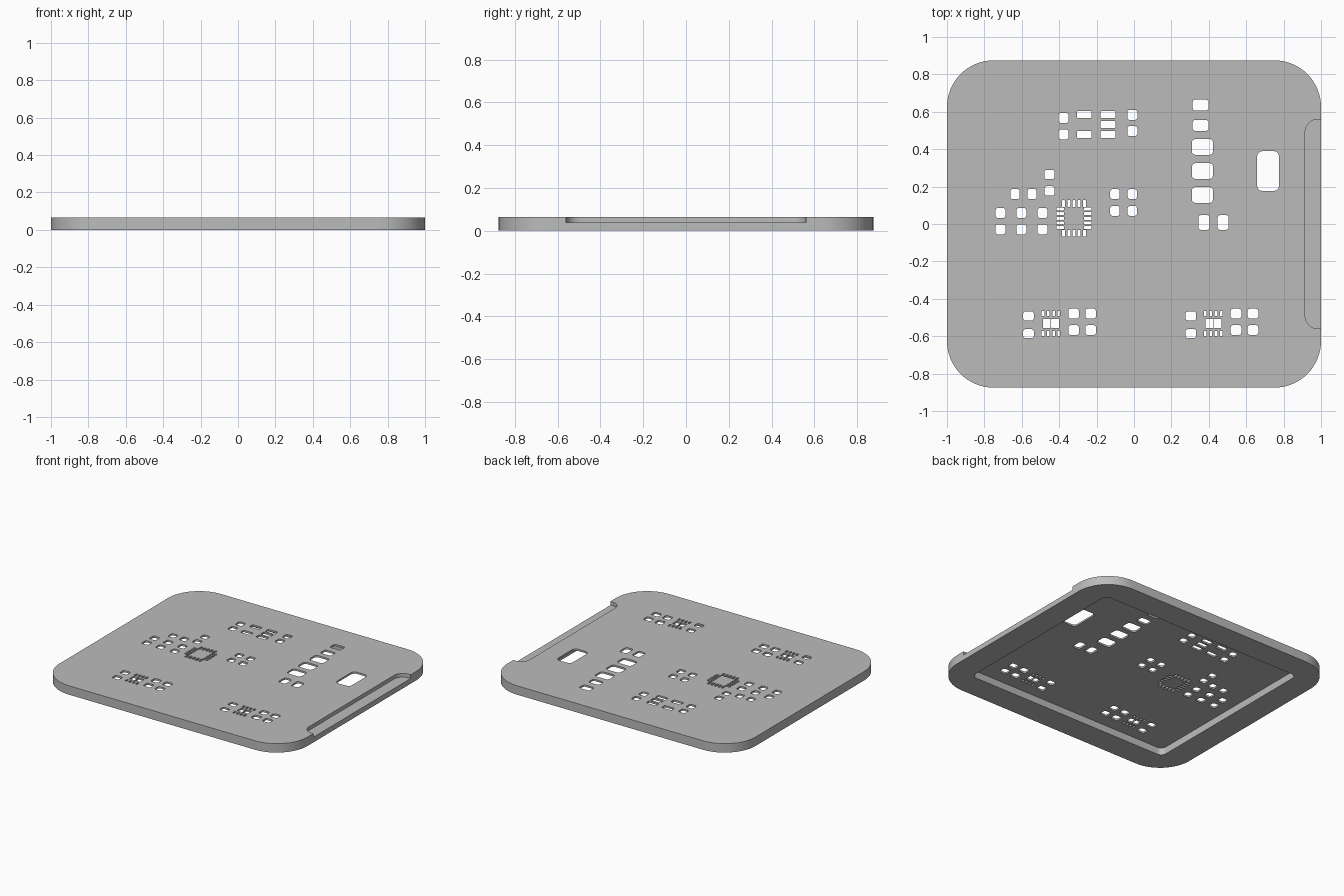
import bpy, bmesh, math
from mathutils import Vector
from mathutils.geometry import tessellate_polygon

if "Cube" in bpy.data.objects:
    bpy.data.objects.remove(bpy.data.objects["Cube"])

HEIGHT, POCKET, NOTCH = 0.065, 0.052, 0.038   # top, pocket ceiling, notch floor
NX, NY, NR = 0.915, 0.56, 0.07                # notch edge, half length, corner radius

grey = bpy.data.materials.new("plain grey")
grey.diffuse_color = (0.5, 0.5, 0.5, 1)
grey.use_nodes = True
grey.node_tree.nodes["Principled BSDF"].inputs["Base Color"].default_value = grey.diffuse_color
bm = bmesh.new()


def arc(cx, cy, r, start, end, seg):
    """Points along an arc, angles in degrees."""
    angles = [math.radians(start + (end - start) * k / seg) for k in range(seg + 1)]
    return [(cx + r * math.cos(a), cy + r * math.sin(a)) for a in angles]


def rounded(cx, cy, w, h, r, seg):
    """Counter-clockwise rounded rectangle."""
    pts = []
    for i, (sx, sy) in enumerate([(1, 1), (-1, 1), (-1, -1), (1, -1)]):
        pts += arc(cx + sx * (w / 2 - r), cy + sy * (h / 2 - r), r,
                   90 * i, 90 * i + 90, seg)
    return pts


def sheet(loops, z, up):
    """Flat face inside the first loop, with the other loops as openings."""
    flat = [p for loop in loops for p in loop]
    verts = [bm.verts.new((x, y, z)) for x, y in flat]
    for a, b, c in tessellate_polygon([[Vector((x, y, 0)) for x, y in l] for l in loops]):
        area = ((flat[b][0] - flat[a][0]) * (flat[c][1] - flat[a][1])
                - (flat[c][0] - flat[a][0]) * (flat[b][1] - flat[a][1]))
        if abs(area) < 1e-12:
            continue
        order = (a, b, c) if (area > 0) == up else (a, c, b)
        bm.faces.new([verts[i] for i in order])


def wall(path, z0, z1, closed=True, inward=False):
    """Vertical wall along a path; it faces right of the path unless inward."""
    low = [bm.verts.new((x, y, z0)) for x, y in path]
    top = [bm.verts.new((x, y, z1)) for x, y in path]
    n = len(path)
    for i in range(n if closed else n - 1):
        j = (i + 1) % n
        quad = [low[i], low[j], top[j], top[i]]
        bm.faces.new(quad[::-1] if inward else quad)


holes = []


def pads(w, h, xs, ys, r=0.012):
    """Grid of equal rounded openings."""
    holes.extend(rounded(x, y, w, h, r, 3) for x in xs for y in ys)


# Upper row of openings
pads(0.053, 0.053, [-0.377], [0.567, 0.479])
pads(0.078, 0.037, [-0.265], [0.585, 0.479], 0.004)
pads(0.078, 0.037, [-0.139], [0.585, 0.532, 0.479], 0.004)
pads(0.053, 0.053, [-0.009], [0.583, 0.497])

# Large openings on the right
pads(0.086, 0.059, [0.356], [0.636, 0.527], 0.015)
pads(0.114, 0.086, [0.366], [0.412, 0.283, 0.155], 0.021)
pads(0.118, 0.214, [0.717], [0.283], 0.029)
pads(0.059, 0.080, [0.374, 0.476], [0.008], 0.015)

# Openings around the square chip
pads(0.053, 0.050, [-0.452], [0.265, 0.177])
pads(0.050, 0.053, [-0.636, -0.545], [0.160])
pads(0.053, 0.053, [-0.714, -0.602, -0.489], [0.059, -0.029])
pads(0.050, 0.053, [-0.102, -0.009], [0.160, 0.070])

# Square chip: five slots on each side
pads(0.016, 0.036, [-0.321 + 0.0278 * i for i in range(-2, 3)], [0.109, -0.049], 0.002)
pads(0.039, 0.016, [-0.395, -0.247], [0.030 + 0.025 * i for i in range(-2, 3)], 0.002)

# Two matching lower groups
for dx in (0, 0.868):
    pads(0.057, 0.048, [dx - 0.564], [-0.492, -0.586])
    pads(0.014, 0.027, [dx - 0.444 + 0.0283 * (i - 1.5) for i in range(4)],
         [-0.479, -0.586], 0.002)
    pads(0.041, 0.048, [dx - 0.466, dx - 0.422], [-0.532], 0.002)
    pads(0.057, 0.052, [dx - 0.323, dx - 0.232], [-0.479, -0.567])

# Outlines: body side from notch end round to notch start, notch edge, pocket
body = [(1, NY)] + rounded(0, 0, 2, 1.75, 0.25, 16) + [(1, -NY)]
notch = ([(1, -NY)] + arc(NX + NR, -NY + NR, NR, 270, 180, 8)
         + arc(NX + NR, NY - NR, NR, 180, 90, 8) + [(1, NY)])
pocket = rounded(0, 0, 1.64, 1.38, 0.04, 8)

# Horizontal surfaces
sheet([body + notch[1:-1]] + holes, HEIGHT, True)
sheet([pocket] + holes, POCKET, False)
sheet([body, pocket], 0, False)
sheet([notch[::-1]], NOTCH, True)

# Vertical surfaces
wall(body, 0, HEIGHT, closed=False)
wall([(1, -NY), (1, NY)], 0, NOTCH, closed=False)
wall(notch, NOTCH, HEIGHT, closed=False)
wall(pocket, 0, POCKET, inward=True)
for hole in holes:
    wall(hole, POCKET, HEIGHT, inward=True)

bmesh.ops.remove_doubles(bm, verts=bm.verts[:], dist=1e-5)
mesh = bpy.data.meshes.new("stencil_plate")
bm.to_mesh(mesh)
bm.free()
mesh.materials.append(grey)
plate = bpy.data.objects.new("stencil_plate", mesh)
bpy.context.scene.collection.objects.link(plate)

# Smooth the rounded corners, keep the edges crisp
bpy.context.view_layer.objects.active = plate
plate.select_set(True)
bpy.ops.object.shade_smooth_by_angle(angle=math.radians(30))
